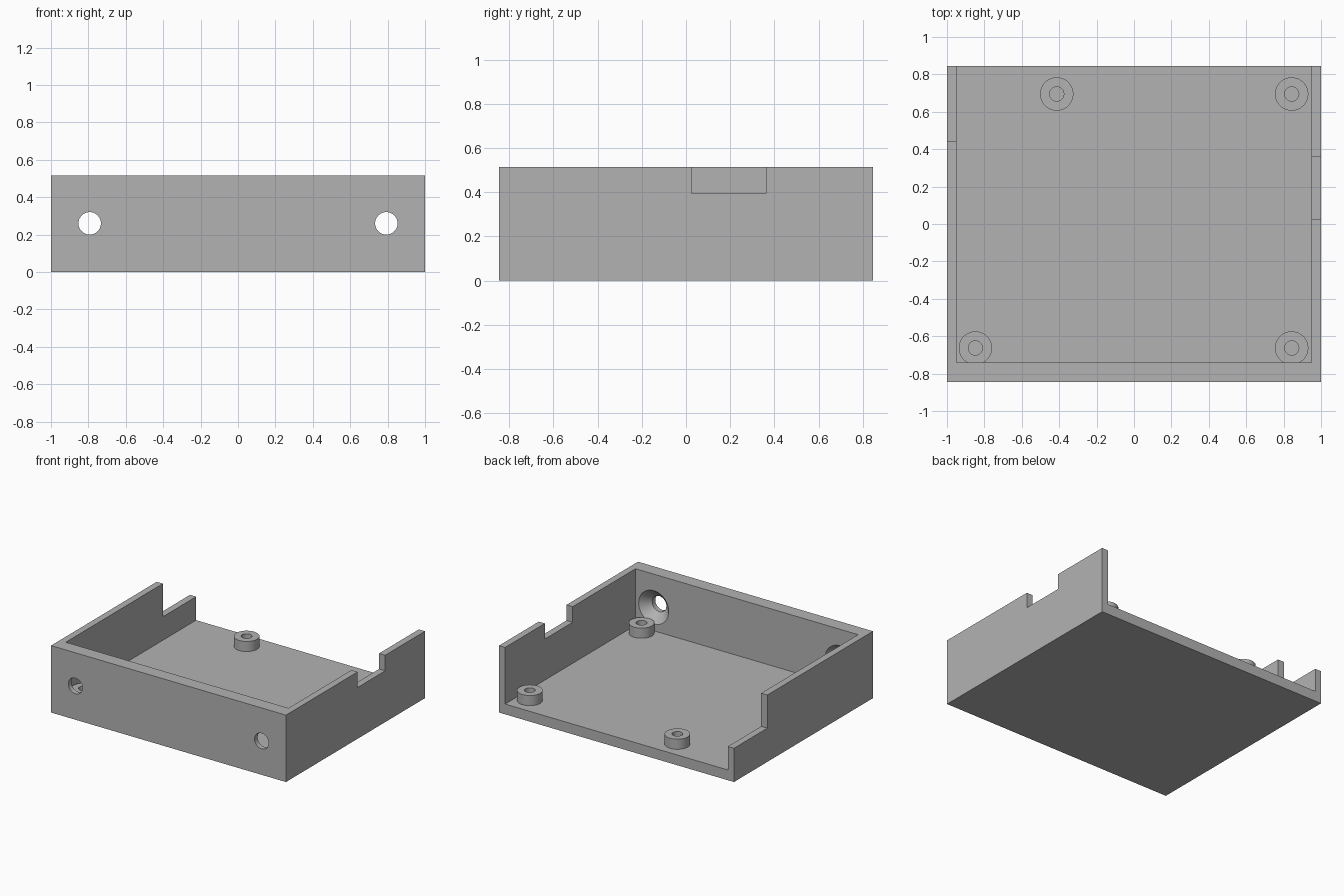
import bpy
import bmesh
import math
from mathutils import Matrix, Vector

cube = bpy.data.objects.get("Cube")
if cube:
    bpy.data.objects.remove(cube, do_unlink=True)

# Main dimensions
HALF_X, HALF_Y, HEIGHT = 1.0, 0.845, 0.515
SIDE, FRONT, FLOOR = 0.052, 0.105, 0.079
INNER_FRONT = FRONT - HALF_Y
SEGMENTS = 64

grey = bpy.data.materials.new("plain_grey")
grey.use_nodes = True
grey.diffuse_color = (0.45, 0.45, 0.45, 1)
grey.node_tree.nodes["Principled BSDF"].inputs["Base Color"].default_value = grey.diffuse_color


def make_object(name, bm):
    bmesh.ops.recalc_face_normals(bm, faces=bm.faces)
    mesh = bpy.data.meshes.new(name)
    bm.to_mesh(mesh)
    bm.free()
    mesh.materials.append(grey)
    obj = bpy.data.objects.new(name, mesh)
    bpy.context.collection.objects.link(obj)
    return obj


def box(name, low, high):
    low, high = Vector(low), Vector(high)
    bm = bmesh.new()
    bmesh.ops.create_cube(bm, size=1)
    bmesh.ops.scale(bm, vec=high - low, verts=bm.verts)
    bmesh.ops.translate(bm, vec=(low + high) / 2, verts=bm.verts)
    return make_object(name, bm)


def lathe(name, profile, matrix, closed=False):
    """Turn (radius, height) points about z, then place the result."""
    bm = bmesh.new()
    verts = [bm.verts.new((r, 0, z)) for r, z in profile]
    pairs = list(zip(verts, verts[1:]))
    if closed:
        pairs.append((verts[-1], verts[0]))
    edges = [bm.edges.new(p) for p in pairs]
    bmesh.ops.spin(bm, geom=verts + edges, cent=(0, 0, 0), axis=(0, 0, 1),
                   angle=math.tau, steps=SEGMENTS)
    bmesh.ops.remove_doubles(bm, verts=bm.verts, dist=0.0001)
    bmesh.ops.transform(bm, matrix=matrix, verts=bm.verts)
    return make_object(name, bm)


def cut(target, cutter):
    mod = target.modifiers.new("cut", "BOOLEAN")
    mod.operation = "DIFFERENCE"
    mod.solver = "EXACT"
    mod.object = cutter
    cutter.hide_render = True
    bpy.context.view_layer.objects.active = target
    bpy.ops.object.modifier_apply(modifier=mod.name)
    bpy.data.objects.remove(cutter, do_unlink=True)


def smooth(obj):
    bpy.ops.object.select_all(action="DESELECT")
    obj.select_set(True)
    bpy.context.view_layer.objects.active = obj
    bpy.ops.object.shade_smooth_by_angle(angle=math.radians(30))


# Tray: a block hollowed out through the top and the back
tray = box("tray", (-HALF_X, -HALF_Y, 0), (HALF_X, HALF_Y, HEIGHT))
cut(tray, box("cavity", (SIDE - HALF_X, INNER_FRONT, FLOOR), (HALF_X - SIDE, 1, 1)))

# Notch in the left wall, lowered rear end of the right wall
cut(tray, box("notch", (0.9, 0.025, 0.395), (1.1, 0.362, 1)))
cut(tray, box("step", (-1.1, 0.44, 0.26), (-0.9, 1, 1)))

# Screw holes through the front wall, countersunk on the inside
for side in (-1, 1):
    place = Matrix.Translation((side * 0.793, INNER_FRONT, 0.26)) @ Matrix.Rotation(math.pi / 2, 4, "X")
    profile = [(0, -0.02), (0.148, -0.02), (0.06, 0.068), (0.06, 0.2), (0, 0.2)]
    cut(tray, lathe("screw_hole", profile, place))
smooth(tray)

# Hollow mounting posts on the floor
posts = {
    "front_left_post": (0.843, -0.663),
    "front_right_post": (-0.848, -0.663),
    "back_left_post": (0.843, 0.695),
    "back_right_post": (-0.413, 0.695),
}
ring = [(0.038, FLOOR - 0.01), (0.089, FLOOR - 0.01), (0.089, 0.157), (0.038, 0.157)]
for name, (x, y) in posts.items():
    smooth(lathe(name, ring, Matrix.Translation((x, y, 0)), closed=True))
